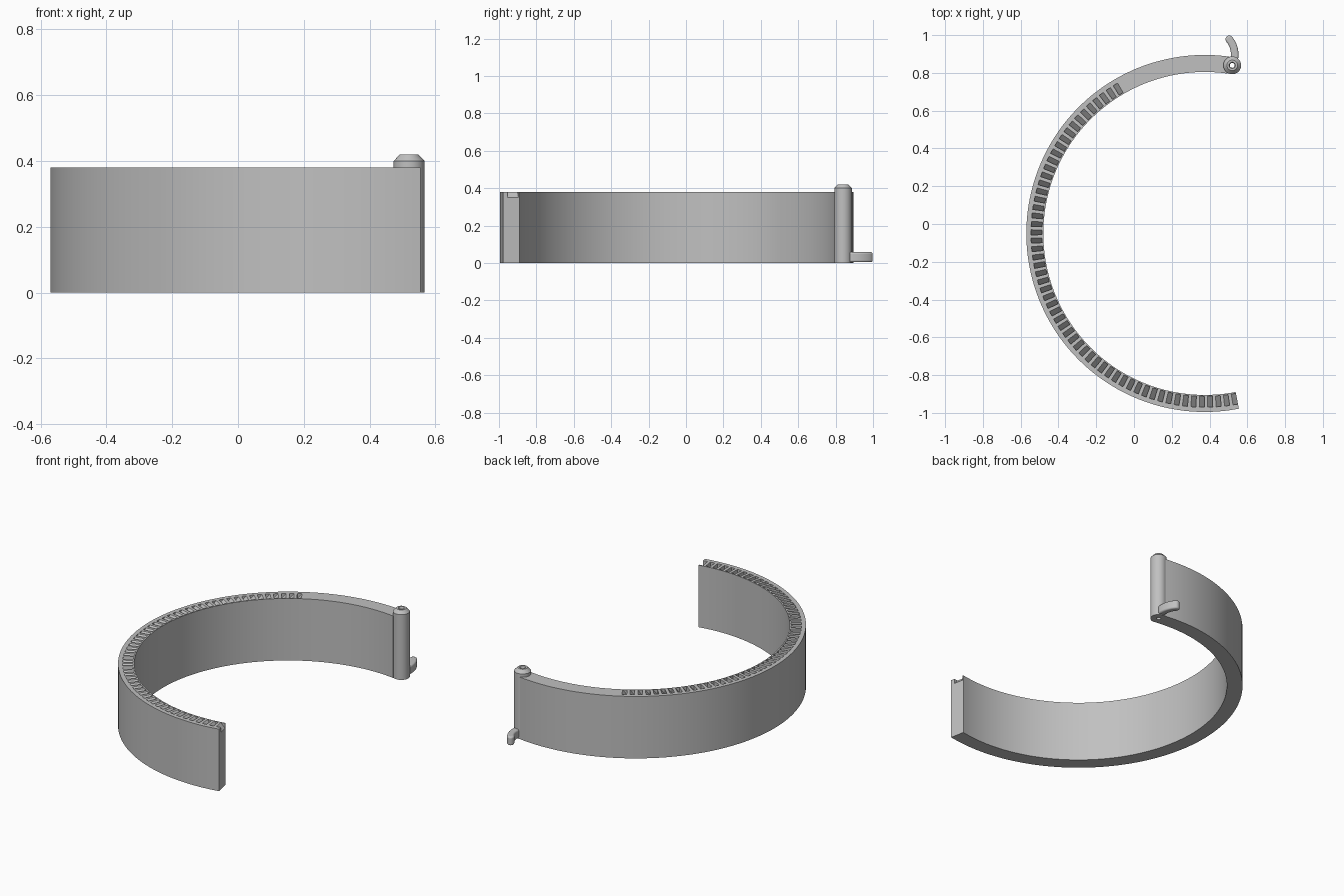
import bpy, bmesh, math
from mathutils import Vector

cube = bpy.data.objects.get("Cube")
if cube:
    bpy.data.objects.remove(cube, do_unlink=True)

CENTRE = Vector((0.375, -0.05))      # centre of the arc
R_IN, R_OUT, HEIGHT = 0.855, 0.945, 0.38
SLOT_IN, SLOT_OUT, DEPTH = 0.862, 0.92, 0.03
START, TEETH_END, END = -79.0, -241.0, -278.0
TEETH = 58
PIN = (0.52, 0.84)

grey = bpy.data.materials.new("plain grey")
grey.use_nodes = True
COLOUR = (0.53, 0.53, 0.53, 1)
grey.diffuse_color = COLOUR
grey.node_tree.nodes["Principled BSDF"].inputs["Base Color"].default_value = COLOUR


def finish(bm, name):
    """Clean the mesh, make the object and shade it."""
    bmesh.ops.remove_doubles(bm, verts=bm.verts, dist=0.00005)
    bmesh.ops.recalc_face_normals(bm, faces=bm.faces)
    mesh = bpy.data.meshes.new(name)
    bm.to_mesh(mesh)
    bm.free()
    mesh.materials.append(grey)
    obj = bpy.data.objects.new(name, mesh)
    bpy.context.collection.objects.link(obj)
    bpy.ops.object.select_all(action='DESELECT')
    obj.select_set(True)
    bpy.context.view_layer.objects.active = obj
    bpy.ops.object.shade_smooth_by_angle(angle=math.radians(30))
    return obj


def bridge(bm, a, b):
    """Join two closed loops of vertices with quads."""
    for i in range(len(a)):
        j = (i + 1) % len(a)
        bm.faces.new((a[i], a[j], b[j], b[i]))


# Curved band: a cross-section swept along the arc, its groove floor following the ratchet teeth
pitch = (TEETH_END - START) / TEETH
stations = []
for i in range(TEETH):
    a = START + i * pitch
    stations += [(a, HEIGHT - DEPTH), (a + 0.3 * pitch, HEIGHT - DEPTH / 2),
                 (a + 0.6 * pitch, HEIGHT), (a + pitch, HEIGHT)]
plain = 16
stations += [(TEETH_END + (END - TEETH_END) * i / plain, HEIGHT) for i in range(1, plain + 1)]

bm = bmesh.new()
loops = []
for angle, floor in stations:
    t = math.radians(angle)
    section = [(R_IN, 0), (R_OUT, 0), (R_OUT, HEIGHT), (SLOT_OUT, HEIGHT),
               (SLOT_OUT, floor), (SLOT_IN, floor), (SLOT_IN, HEIGHT), (R_IN, HEIGHT)]
    loops.append([bm.verts.new((CENTRE.x + r * math.cos(t), CENTRE.y + r * math.sin(t), z))
                  for r, z in section])
for a, b in zip(loops, loops[1:]):
    bridge(bm, a, b)
bm.faces.new(loops[0])
bm.faces.new(loops[-1])
finish(bm, "curved_band")

# Hinge pin: turned profile with a through hole and a chamfered head
profile = [(0.013, 0), (0.047, 0), (0.047, 0.4), (0.028, 0.42), (0.017, 0.42), (0.013, 0.412)]
SIDES = 48
bm = bmesh.new()
rings = []
for i in range(SIDES):
    t = math.tau * i / SIDES
    rings.append([bm.verts.new((PIN[0] + r * math.cos(t), PIN[1] + r * math.sin(t), z))
                  for r, z in profile])
for i in range(SIDES):
    bridge(bm, rings[i], rings[(i + 1) % SIDES])
finish(bm, "hinge_pin")

# Curved lever: rounded strip along a bent path, extruded and bevelled
p0, p1, p2 = Vector((0.533, 0.885)), Vector((0.536, 0.94)), Vector((0.504, 0.978))
HALF, STEPS = 0.02, 10
left, right = [], []
for i in range(STEPS + 1):
    t = i / STEPS
    p = p0 * (1 - t) ** 2 + p1 * 2 * t * (1 - t) + p2 * t * t
    d = ((p1 - p0) * (1 - t) + (p2 - p1) * t).normalized()
    side = Vector((-d.y, d.x)) * HALF
    left.append(p + side)
    right.append(p - side)


def round_end(centre, first):
    """Points of a half circle, turning counterclockwise from the first point."""
    a = math.atan2(first.y - centre.y, first.x - centre.x)
    return [centre + HALF * Vector((math.cos(a + math.pi * k / 8), math.sin(a + math.pi * k / 8)))
            for k in range(1, 8)]


outline = right + round_end(p2, right[-1]) + left[::-1] + round_end(p0, left[0])
bm = bmesh.new()
bottom = [bm.verts.new((p.x, p.y, 0.004)) for p in outline]
top = [bm.verts.new((p.x, p.y, 0.058)) for p in outline]
bridge(bm, bottom, top)
bm.faces.new(bottom)
bm.faces.new(top)
lever = finish(bm, "lever")
bevel = lever.modifiers.new("soft edges", 'BEVEL')
bevel.width = 0.009
bevel.segments = 3
bevel.limit_method = 'ANGLE'
bevel.angle_limit = math.radians(50)
